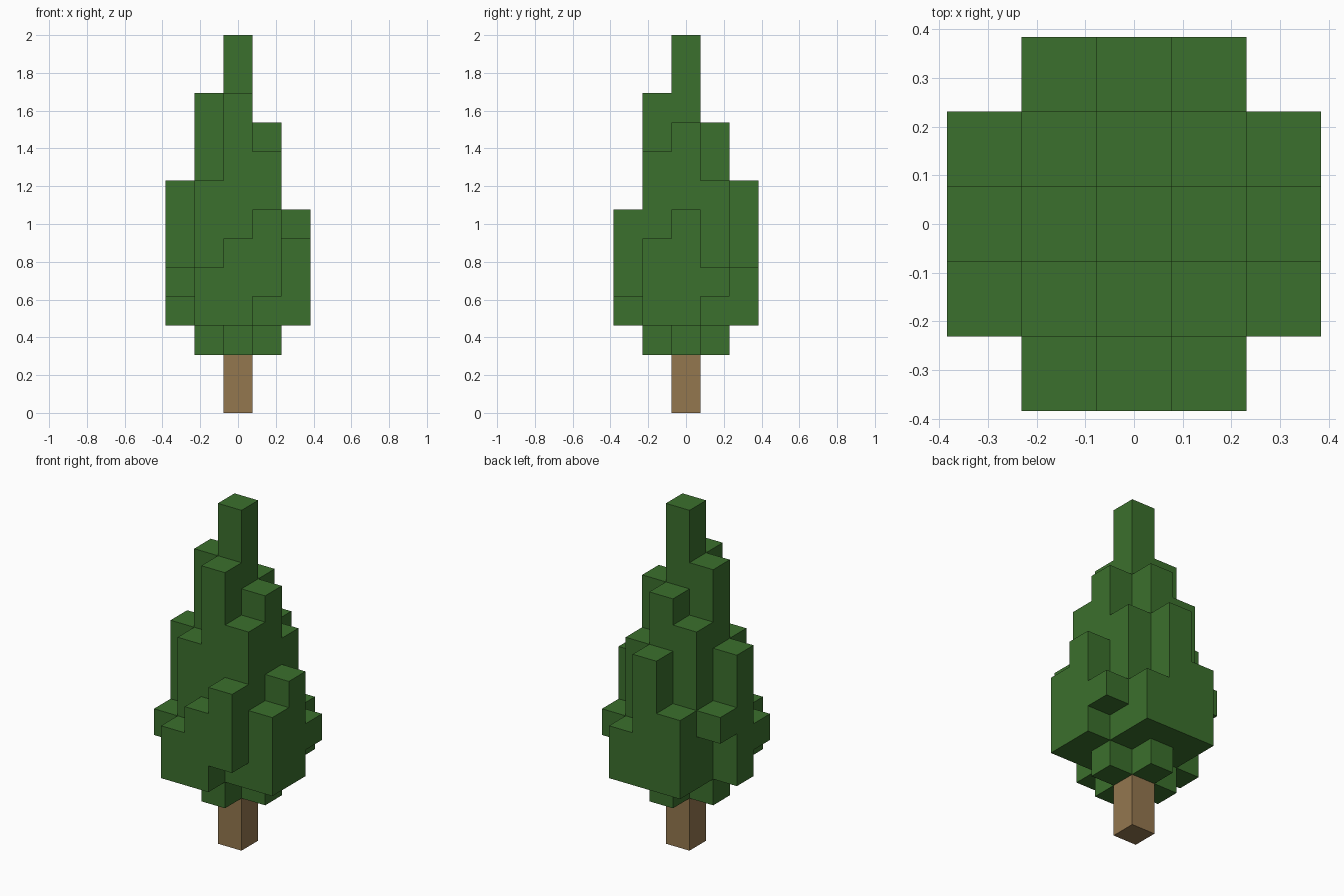
import bpy
import bmesh
from mathutils import Vector

cube = bpy.data.objects.get("Cube")
if cube:
    bpy.data.objects.remove(cube, do_unlink=True)

BLOCK = 2 / 13  # edge length of one block


def make_material(name, colour):
    mat = bpy.data.materials.new(name)
    mat.use_nodes = True
    mat.diffuse_color = colour
    mat.node_tree.nodes["Principled BSDF"].inputs["Base Color"].default_value = colour
    return mat


def block_object(name, cells, hidden, mat):
    """Skin a set of grid cells, leaving out faces between touching blocks."""
    bm = bmesh.new()
    for cell in cells:
        centre = Vector(cell) + Vector((0, 0, 0.5))
        for axis in range(3):
            for sign in (-1, 1):
                normal = Vector((0, 0, 0))
                normal[axis] = sign
                neighbour = tuple(int(c + n) for c, n in zip(cell, normal))
                if neighbour in cells or neighbour in hidden:
                    continue
                u = Vector((0, 0, 0))
                u[(axis + 1) % 3] = 0.5
                v = normal.cross(u)
                middle = centre + normal / 2
                corners = (middle - u - v, middle + u - v, middle + u + v, middle - u + v)
                bm.faces.new([bm.verts.new(c * BLOCK) for c in corners])
    bmesh.ops.remove_doubles(bm, verts=bm.verts[:], dist=BLOCK / 100)
    mesh = bpy.data.meshes.new(name)
    bm.to_mesh(mesh)
    bm.free()
    mesh.materials.append(mat)
    obj = bpy.data.objects.new(name, mesh)
    bpy.context.collection.objects.link(obj)
    return obj


leaf_green = make_material("leaf green", (0.044, 0.162, 0.026, 1))
bark_brown = make_material("bark brown", (0.296, 0.184, 0.078, 1))

# Foliage columns: (bottom, top) levels, rows running front to back
GAP = (0, 0)
columns = [
    [GAP, (3, 5), (3, 6), (4, 7), GAP],
    [(4, 5), (3, 8), (2, 11), (3, 9), (3, 6)],
    [(3, 8), (2, 11), (2, 13), (2, 10), (3, 7)],
    [(5, 6), (3, 9), (2, 10), (3, 8), (4, 5)],
    [GAP, (3, 6), (3, 8), (3, 5), GAP],
]
leaf_cells = {
    (x - 2, y - 2, z)
    for y, row in enumerate(columns)
    for x, (bottom, top) in enumerate(row)
    for z in range(bottom, top)
}

# Trunk: a single column of blocks under the foliage
trunk_cells = {(0, 0, z) for z in range(2)}

block_object("foliage", leaf_cells, trunk_cells, leaf_green)
block_object("trunk", trunk_cells, leaf_cells, bark_brown)
